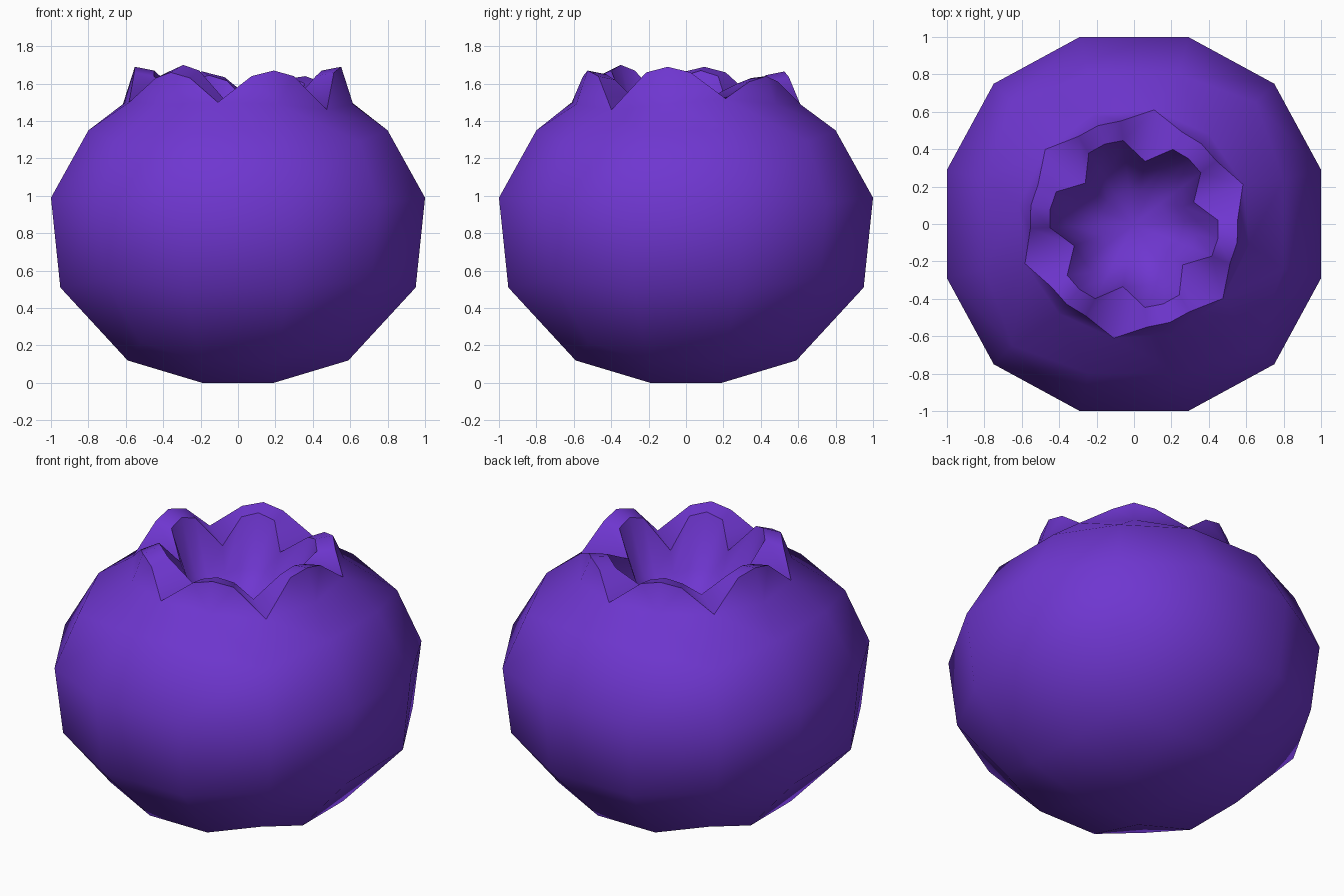
import bpy, bmesh, math
from math import cos, sin, radians, atan2, pi

if "Cube" in bpy.data.objects:
    bpy.data.objects.remove(bpy.data.objects["Cube"])

skin = bpy.data.materials.new("berry purple")
skin.diffuse_color = (0.158, 0.037, 0.63, 1)
skin.use_nodes = True
skin.node_tree.nodes["Principled BSDF"].inputs["Base Color"].default_value = skin.diffuse_color

bm = bmesh.new()


def quarter(x, y, z, k):
    """Point turned by k quarter turns."""
    for _ in range(k):
        x, y = -y, x
    return bm.verts.new((x, y, z))


def polar(r, deg, z):
    return bm.verts.new((r * cos(radians(deg)), r * sin(radians(deg)), z))


def body_ring(a, b, z, c, zc):
    """12-point ring of a rounded cube: two side points and a corner per quarter."""
    return [quarter(*p, k) for k in range(4)
            for p in ((a, -b, z), (a, b, z), (c, c, zc))]


def join(lo, hi):
    """Quads between two rings of equal length."""
    n = len(lo)
    for i in range(n):
        j = (i + 1) % n
        bm.faces.new((lo[i], lo[j], hi[j], hi[i]))


def zip_rings(lo, hi):
    """Triangles between rings of different phase, matched by angle."""
    def angles(ring):
        out = []
        for v in ring + ring[:1]:
            t = atan2(v.co.y, v.co.x)
            while out and t < out[-1]:
                t += 2 * pi
            out.append(t)
        return out
    A, B = angles(lo), angles(hi)
    i = j = 0
    n, m = len(lo), len(hi)
    while i < n or j < m:
        if j == m or (i < n and A[i + 1] + A[i] < B[j + 1] + B[j]):
            bm.faces.new((lo[i], lo[(i + 1) % n], hi[j % m]))
            i += 1
        else:
            bm.faces.new((lo[i % n], hi[(j + 1) % m], hi[j]))
            j += 1


# Round body
rings = [body_ring(0.59, 0.20, 0.12, 0.52, 0.215),
         body_ring(0.95, 0.28, 0.51, 0.715, 0.55),
         body_ring(1.00, 0.29, 0.99, 0.75, 0.96),
         body_ring(0.80, 0.24, 1.35, 0.65, 1.29)]
for lo, hi in zip(rings, rings[1:]):
    join(lo, hi)

# Flat underside
base = [quarter(0.19, 0.19, 0, k) for k in range(4)]
low = rings[0]
bm.faces.new(base[::-1])
for k in range(4):
    bm.faces.new((base[k - 1], base[k], low[3 * k + 1], low[3 * k]))
    bm.faces.new((base[k], low[(3 * k + 3) % 12], low[3 * k + 2], low[3 * k + 1]))

# Six-petal crown: one notch and three tip points per petal
tips = [1.69, 1.64, 1.665, 1.69, 1.66, 1.67]
drops = [0.02, 0.01, 0.02, 0.02, -0.04, 0.02]
notches = [1.46, 1.52, 1.49, 1.49, 1.50, 1.50]


def crown_ring(r_notch, r_side, r_tip, lower):
    ring = []
    for k in range(6):
        mid = -10 + 60 * k
        z = tips[k] - lower * drops[k]
        ring += [polar(r_notch, mid - 30, notches[k]), polar(r_side, mid - 12.5, z - 0.03),
                 polar(r_tip, mid, z), polar(r_side, mid + 12.5, z - 0.03)]
    return ring


outer = crown_ring(0.62, 0.555, 0.56, 0)
inner = crown_ring(0.34, 0.45, 0.455, 1)

# Shoulder under the crown, sharing the notch points
shoulder = []
for k in range(6):
    shoulder += [outer[4 * k], polar(0.625, -10 + 60 * k, 1.49)]
zip_rings(rings[-1], shoulder)

# Petal outer walls fan up from the shoulder
for k in range(6):
    foot = shoulder[2 * k + 1]
    for i in range(4 * k, 4 * k + 4):
        bm.faces.new((foot, outer[(i + 1) % 24], outer[i]))
join(outer, inner)

# Hollow inside the crown
prev = inner
for shrink, r, z in ((0.5, 0.31, 1.34), (0, 0.18, 1.23)):
    ring = []
    for v in inner:
        q = v.co.xy.length
        s = (r + (q - 0.4) * shrink) / q
        ring.append(bm.verts.new((v.co.x * s, v.co.y * s, z)))
    join(prev, ring)
    prev = ring
centre = bm.verts.new((0, 0, 1.19))
for i in range(24):
    bm.faces.new((prev[i], prev[(i + 1) % 24], centre))

bmesh.ops.recalc_face_normals(bm, faces=bm.faces)
for f in bm.faces:
    f.smooth = True
# Crisp crown rims
for rim in (outer, inner):
    for i in range(24):
        bm.edges.get((rim[i], rim[(i + 1) % 24])).smooth = False

me = bpy.data.meshes.new("berry")
bm.to_mesh(me)
bm.free()
me.materials.append(skin)
berry = bpy.data.objects.new("berry", me)
bpy.context.collection.objects.link(berry)
